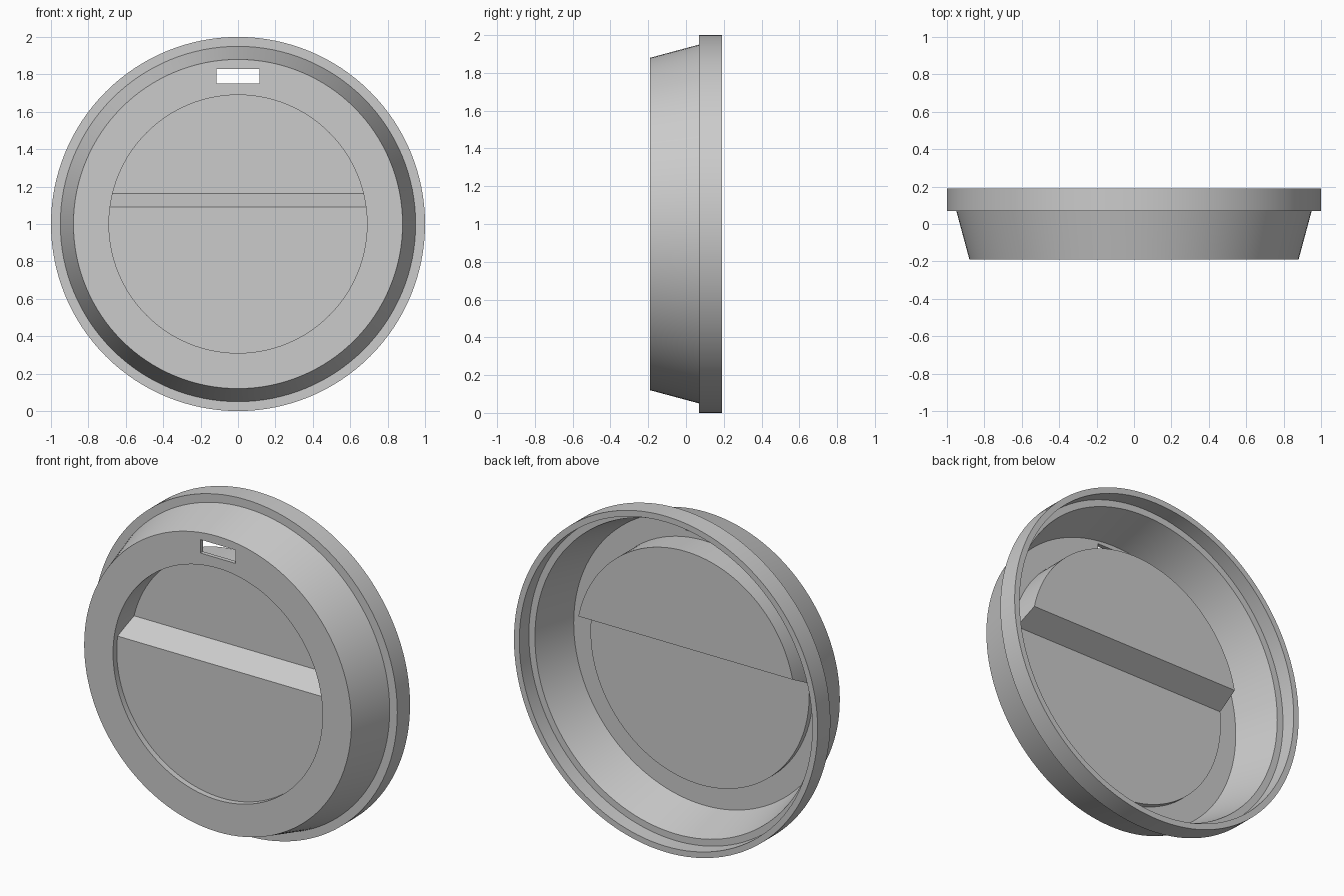
import bpy, bmesh, math
from mathutils import Matrix

if "Cube" in bpy.data.objects:
    bpy.data.objects.remove(bpy.data.objects["Cube"])

SEG = 128


def finish(bm, name):
    bmesh.ops.recalc_face_normals(bm, faces=bm.faces)
    me = bpy.data.meshes.new(name)
    bm.to_mesh(me)
    bm.free()
    ob = bpy.data.objects.new(name, me)
    bpy.context.collection.objects.link(ob)
    return ob


def lathe(name, profile):
    """Revolve (radius, y) points that start and end on the axis y, at z = 1."""
    bm = bmesh.new()
    rings = []
    for r, y in profile:
        if r == 0:
            rings.append([bm.verts.new((0, y, 1))])
        else:
            rings.append([bm.verts.new((r * math.sin(2 * math.pi * i / SEG), y,
                                        1 + r * math.cos(2 * math.pi * i / SEG)))
                          for i in range(SEG)])
    for a, b in zip(rings, rings[1:]):
        if len(a) == 1:
            bm.faces.new(b)
        elif len(b) == 1:
            bm.faces.new(a)
        else:
            for i in range(SEG):
                j = (i + 1) % SEG
                bm.faces.new((a[i], a[j], b[j], b[i]))
    # remove the loose axis points, end caps are single polygons
    bmesh.ops.delete(bm, geom=[v for v in bm.verts if not v.link_faces], context='VERTS')
    return finish(bm, name)


def prism(name, outline, half):
    """Extrude a (y, z) outline from x = -half to x = half."""
    bm = bmesh.new()
    lo = [bm.verts.new((-half, y, z)) for y, z in outline]
    hi = [bm.verts.new((half, y, z)) for y, z in outline]
    bm.faces.new(lo)
    bm.faces.new(hi)
    n = len(outline)
    for i in range(n):
        j = (i + 1) % n
        bm.faces.new((lo[i], lo[j], hi[j], hi[i]))
    return finish(bm, name)


def boolean(target, tool, op):
    mod = target.modifiers.new(op, 'BOOLEAN')
    mod.operation, mod.solver, mod.object = op, 'EXACT', tool
    bpy.context.view_layer.objects.active = target
    bpy.ops.object.modifier_apply(modifier=mod.name)
    bpy.data.objects.remove(tool)


def stepped_plug(name, radius, y0, y_low, y_high, z_low, z_high):
    """Round plug whose back is shallow below, deep above, with a slope between."""
    plug = lathe(name, [(0, y0), (radius, y0), (radius, 0.3), (0, 0.3)])
    steps = prism(name + "_steps", [(-0.5, -0.2), (y_low, -0.2), (y_low, z_low),
                                    (y_high, z_high), (y_high, 2.2), (-0.5, 2.2)], 1.2)
    boolean(plug, steps, 'INTERSECT')
    return plug


# Lid shell: front plate, tapered wall and stepped rim, open at the back
lid = lathe("cup_lid", [(0, -0.19), (0.88, -0.19), (0.95, 0.07), (1, 0.07), (1, 0.19),
                        (0.965, 0.19), (0.965, 0.10), (0.925, 0.10),
                        (0.855, -0.165), (0, -0.165)])

# Recessed two-level floor: add its outside, then hollow it from the front
boolean(lid, stepped_plug("recess_outside", 0.72, -0.18, -0.13, 0.005, 1.075, 1.145), 'UNION')
boolean(lid, stepped_plug("recess_inside", 0.69, -0.3, -0.155, -0.02, 1.09, 1.163), 'DIFFERENCE')

# Drinking slot
slot = prism("drinking_slot", [(-0.3, 1.75), (-0.1, 1.75), (-0.1, 1.83), (-0.3, 1.83)], 0.115)
boolean(lid, slot, 'DIFFERENCE')

bpy.ops.object.select_all(action='DESELECT')
lid.select_set(True)
bpy.context.view_layer.objects.active = lid
bpy.ops.object.shade_smooth_by_angle(angle=math.radians(12))
